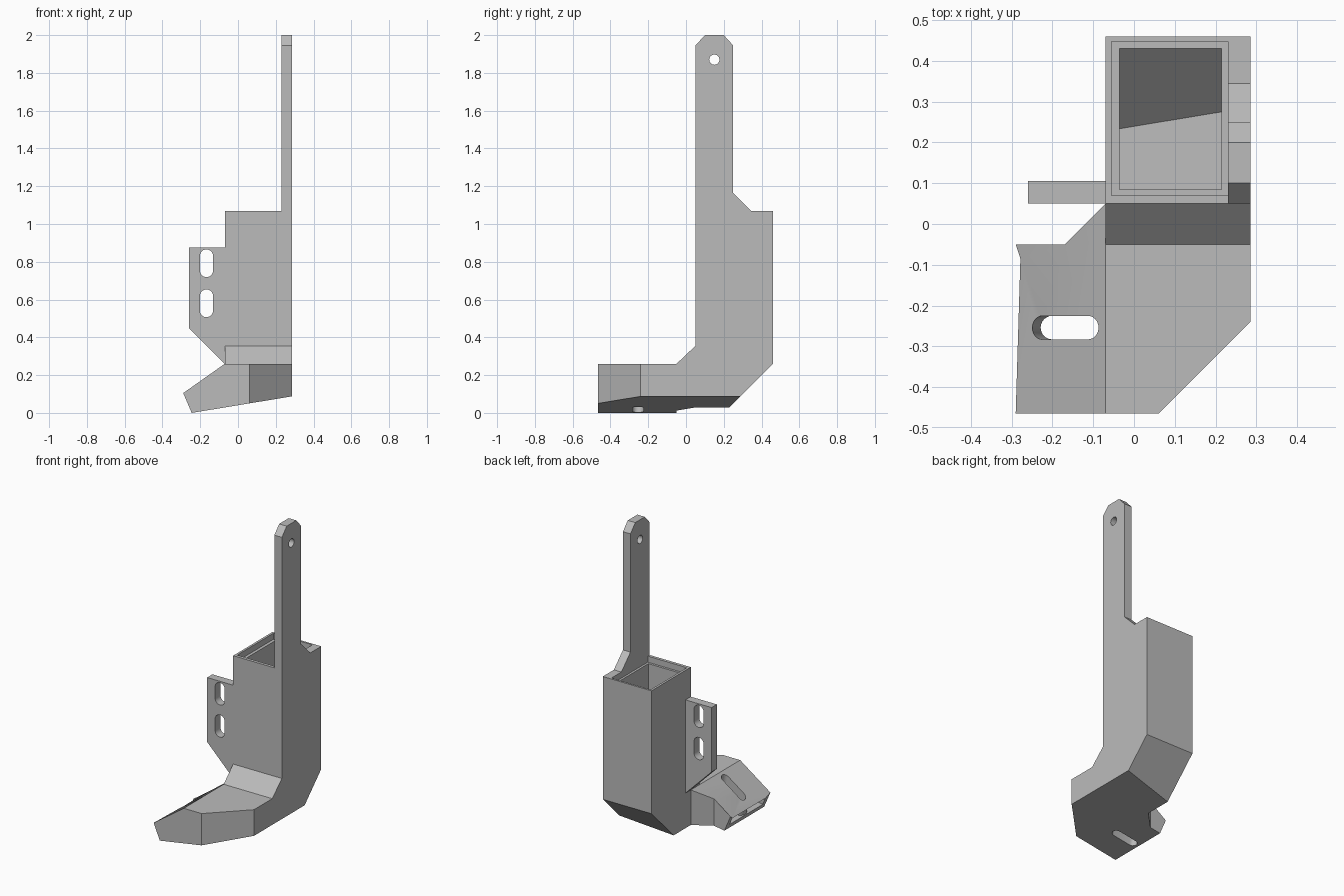
import bpy, bmesh
from math import pi, sin, cos, atan, radians
from mathutils import Matrix, Vector

if "Cube" in bpy.data.objects:
    bpy.data.objects.remove(bpy.data.objects["Cube"], do_unlink=True)

grey = bpy.data.materials.new("plain grey")
grey.use_nodes = True
colour = (0.5, 0.5, 0.5, 1)
grey.diffuse_color = colour
grey.node_tree.nodes["Principled BSDF"].inputs["Base Color"].default_value = colour

TILT = 0.165                      # rise of the sloping underside along x
UNDERSIDE = Vector((-TILT, 0, 1))
CORNER = Vector((-1, 1, 0))


def prism(name, points, axis, lo, hi, cuts=(), matrix=None):
    """Extrude a 2D outline along an axis; each cut keeps the side its normal faces."""
    place = {"x": lambda a, b, t: (t, a, b),
             "y": lambda a, b, t: (a, t, b),
             "z": lambda a, b, t: (a, b, t)}[axis]
    bm = bmesh.new()
    face = bm.faces.new([bm.verts.new(place(a, b, lo)) for a, b in points])
    top = bmesh.ops.extrude_face_region(bm, geom=[face])["geom"]
    shift = Vector(place(0, 0, hi - lo))
    bmesh.ops.translate(bm, vec=shift, verts=[v for v in top if isinstance(v, bmesh.types.BMVert)])
    for point, normal in cuts:
        geom = bm.verts[:] + bm.edges[:] + bm.faces[:]
        bmesh.ops.bisect_plane(bm, geom=geom, plane_co=point, plane_no=normal, clear_inner=True)
        bmesh.ops.holes_fill(bm, edges=[e for e in bm.edges if e.is_boundary])
    if matrix:
        bm.transform(matrix)
    bmesh.ops.recalc_face_normals(bm, faces=bm.faces)
    mesh = bpy.data.meshes.new(name)
    bm.to_mesh(mesh)
    bm.free()
    mesh.materials.append(grey)
    obj = bpy.data.objects.new(name, mesh)
    bpy.context.collection.objects.link(obj)
    return obj


def combine(target, other, operation):
    """Apply a boolean and discard the helper."""
    mod = target.modifiers.new("combine", "BOOLEAN")
    mod.operation, mod.object, mod.solver = operation, other, "EXACT"
    graph = bpy.context.evaluated_depsgraph_get()
    graph.update()
    mesh = bpy.data.meshes.new_from_object(target.evaluated_get(graph))
    target.modifiers.clear()
    target.data = mesh
    bpy.data.objects.remove(other, do_unlink=True)


def stadium(length, radius, steps=12):
    """Rounded slot outline, long along the first axis; length is between end centres."""
    return [(side * length / 2 + radius * cos(start + pi * i / steps),
             radius * sin(start + pi * i / steps))
            for side, start in ((1, -pi / 2), (-1, pi / 2)) for i in range(steps + 1)]


# Outer shell: upright box with a forward foot
duct = prism("fan_duct",
             [(-.465, -.1), (-.465, .26), (-.05, .26), (.05, .355), (.05, 1.07),
              (.46, 1.07), (.46, .26), (.1, -.1)], "x", -.07, .285,
             [((-.245, 0, 0), UNDERSIDE), ((.06, -.465, 0), CORNER)])

# Side nozzle
nozzle = prism("nozzle",
               [(-.4, -.465), (-.05, -.465), (-.05, .05), (-.07, .05), (-.17, -.05), (-.4, -.05)],
               "z", -.2, .26,
               [((-.245, 0, 0), UNDERSIDE), ((-.07, 0, .26), (.155, 0, -.22)),
                ((-.245, 0, 0), (.105, 0, .045))])
combine(duct, nozzle, "UNION")

# Mounting flange with two upright slots
flange = prism("flange", [(-.05, .875), (-.26, .875), (-.26, .45), (-.07, .26), (-.05, .26)],
               "y", .05, .105)
for z in (.58, .792):
    slot = prism("flange_slot", [(b - .167, a + z) for a, b in stadium(.077, .035)], "y", 0, .2)
    combine(flange, slot, "DIFFERENCE")
combine(duct, flange, "UNION")

# Tall arm with a pivot hole
arm = prism("arm", [(.05, 1), (.05, 1.945), (.1, 2), (.2, 2), (.25, 1.945),
                    (.25, 1.165), (.345, 1.07), (.345, 1)], "x", .23, .285)
hole = prism("arm_hole", [(.15 + .027 * cos(pi * i / 12), 1.87 + .027 * sin(pi * i / 12))
                          for i in range(24)], "x", .1, .4)
combine(arm, hole, "DIFFERENCE")
combine(duct, arm, "UNION")

# Air passage inside the box, foot and nozzle
floor = ((-.245, 0, .034), UNDERSIDE)
cavity = prism("cavity",
               [(-.43, -.1), (-.43, .225), (-.035, .225), (.085, .34), (.085, 1.2),
                (.43, 1.2), (.43, .265), (.065, -.1)], "x", -.035, .215,
               [floor, ((.035, -.44, 0), CORNER)])
outlet = prism("outlet",
               [(-.4, -.43), (0, -.43), (0, .03), (-.04, .03), (-.155, -.085), (-.4, -.085)],
               "z", -.2, .225, [floor, ((-.07, 0, .225), (.155, 0, -.22))])
combine(cavity, outlet, "UNION")

# Walled screw slot passing square to the underside
tilt = Matrix.Translation((-.14, -.254, .017)) @ Matrix.Rotation(-atan(TILT), 4, "Y")
sleeve = prism("sleeve", stadium(.122, .049), "z", -.2, .5, matrix=tilt)
combine(cavity, sleeve, "DIFFERENCE")
combine(duct, cavity, "DIFFERENCE")
screw_slot = prism("screw_slot", stadium(.122, .029), "z", -.2, .4, matrix=tilt)
combine(duct, screw_slot, "DIFFERENCE")

# Shallow ledge around the inlet
ledge = prism("ledge", [(-.055, .07), (.23, .07), (.23, .447), (-.055, .447)], "z", 1.03, 1.2)
combine(duct, ledge, "DIFFERENCE")

# Merge flat faces and shade the rounded slots smoothly
bm = bmesh.new()
bm.from_mesh(duct.data)
bmesh.ops.remove_doubles(bm, verts=bm.verts, dist=.0001)
bmesh.ops.dissolve_limit(bm, angle_limit=radians(1), verts=bm.verts, edges=bm.edges)
bm.to_mesh(duct.data)
bm.free()
bpy.ops.object.select_all(action="DESELECT")
duct.select_set(True)
bpy.context.view_layer.objects.active = duct
bpy.ops.object.shade_smooth_by_angle(angle=radians(25))
